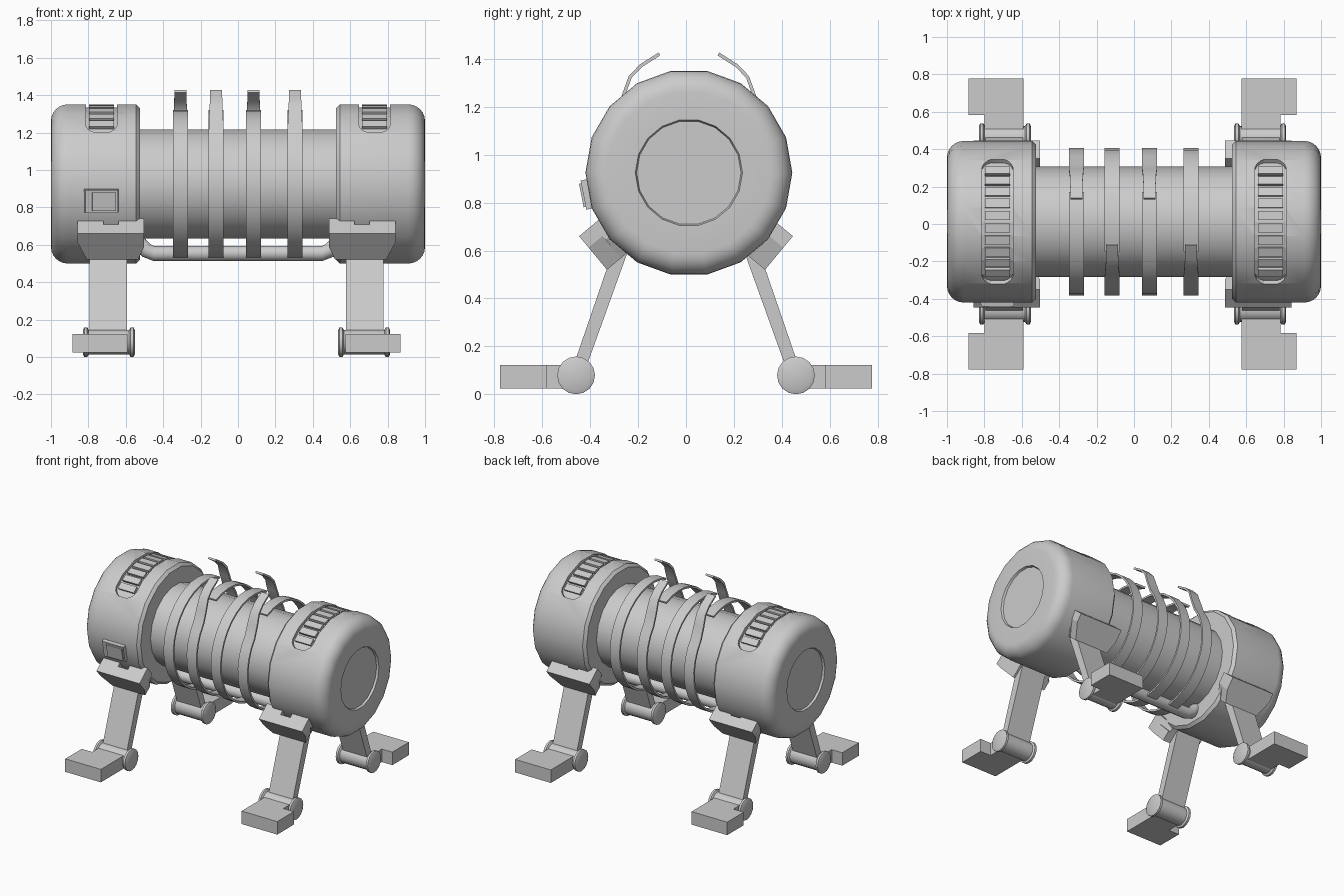
import bpy, bmesh
from math import sin, cos, radians, pi, sqrt

if "Cube" in bpy.data.objects:
    bpy.data.objects.remove(bpy.data.objects["Cube"])

CY, CZ = 0.012, 0.925      # body axis
MX = -0.008                # mirror plane of the legs


def loft(name, sections, closed=False, smooth=True):
    """Skin equal-length loops of points into a solid."""
    bm = bmesh.new()
    rows = [[bm.verts.new(p) for p in s] for s in sections]
    n = len(rows[0])
    for a, b in zip(rows, rows[1:] + (rows[:1] if closed else [])):
        for i in range(n):
            j = (i + 1) % n
            bm.faces.new((a[i], a[j], b[j], b[i]))
    if not closed:
        bm.faces.new(rows[0])
        bm.faces.new(rows[-1])
    bmesh.ops.recalc_face_normals(bm, faces=bm.faces)
    me = bpy.data.meshes.new(name)
    bm.to_mesh(me)
    bm.free()
    ob = bpy.data.objects.new(name, me)
    bpy.context.collection.objects.link(ob)
    if smooth:
        shade(ob)
    return ob


def activate(ob):
    bpy.ops.object.select_all(action='DESELECT')
    ob.select_set(True)
    bpy.context.view_layer.objects.active = ob


def shade(ob):
    activate(ob)
    bpy.ops.object.shade_smooth_by_angle(angle=radians(32))


def lathe(name, profile, cy=CY, cz=CZ, n=18):
    """Revolve (x, radius) points about an axis parallel to x."""
    return loft(name, [[(x, cy + r * cos(2 * pi * i / n), cz + r * sin(2 * pi * i / n))
                        for i in range(n)] for x, r in profile])


def patch(name, xc, sections, r0, r1):
    """Curved slab on the body; sections are (degrees from top, half width)."""
    out = []
    for deg, w in sections:
        s, c = sin(radians(deg)), cos(radians(deg))
        out.append([(xc + dx, CY + r * s, CZ + r * c)
                    for dx, r in ((-w, r0), (w, r0), (w, r1), (-w, r1))])
    return loft(name, out, smooth=False)


# Barrel
lathe("barrel", [(-0.6, 0.295), (0.6, 0.295)])

# End drums with recessed caps and vents
for s, side in ((-1, "left"), (1, "right")):
    prof = [(0.985, 0.218), (1.0, 0.224)]
    for k in range(7):
        a = pi / 2 * k / 6
        prof.append((0.91 + 0.09 * cos(a), 0.342 + 0.09 * sin(a)))
    prof += [(0.545, 0.432), (0.525, 0.412)]
    drum = lathe(side + "_drum", [(s * x, r) for x, r in prof])
    xc = s * 0.73
    shape = [(-50.5, 0.035), (-49, 0.055), (-46.5, 0.073), (-43, 0.083)]
    shape += [(d, 0.083) for d in (-30, -20, -10, 0, 10, 20, 30)]
    shape += [(43, 0.083), (46.5, 0.073), (49, 0.055), (50.5, 0.035)]
    cut = patch("vent_cutter", xc, shape, 0.408, 0.47)
    mod = drum.modifiers.new("vent", 'BOOLEAN')
    mod.operation, mod.solver, mod.object = 'DIFFERENCE', 'EXACT', cut
    activate(drum)
    bpy.ops.object.modifier_apply(modifier="vent")
    bpy.data.objects.remove(cut)
    shade(drum)
    for k in range(10):
        d = -40.5 + 9 * k
        patch(f"{side}_vent_slat_{k + 1}", xc, [(d - 3.3, 0.066), (d + 3.3, 0.066)], 0.40, 0.426)

# Straps: open rings with a flared tip, alternating sides
for k, xc in enumerate((-0.308, -0.117, 0.083, 0.305)):
    m = 1 if k % 2 == 0 else -1
    path = [(0.388 * cos(radians(a)), 0.388 * sin(radians(a)), 0.04)
            for a in [66 + 332 * i / 30 for i in range(31)]]
    path += [(0.274, 0.32, 0.039), (0.245, 0.4, 0.035), (0.2, 0.447, 0.033), (0.123, 0.496, 0.032)]
    secs = []
    for i, (y, z, w) in enumerate(path):
        y0, z0, _ = path[max(i - 1, 0)]
        y1, z1, _ = path[min(i + 1, len(path) - 1)]
        L = sqrt((y1 - y0) ** 2 + (z1 - z0) ** 2)
        ny, nz = (z1 - z0) / L * 0.007, -(y1 - y0) / L * 0.007
        secs.append([(xc + dx, CY + m * (y + e * ny), CZ + z + e * nz)
                     for dx, e in ((-w, -1), (w, -1), (w, 1), (-w, 1))])
    loft(f"strap_{k + 1}", secs)

# Belly pipe, bent up into the drums
pipe = [(-0.56, 0.63), (-0.52, 0.60), (-0.49, 0.57), (-0.45, 0.553),
        (0.45, 0.553), (0.49, 0.57), (0.52, 0.60), (0.56, 0.63)]
secs = []
for i, (x, z) in enumerate(pipe):
    x0, z0 = pipe[max(i - 1, 0)]
    x1, z1 = pipe[min(i + 1, len(pipe) - 1)]
    L = sqrt((x1 - x0) ** 2 + (z1 - z0) ** 2)
    nx, nz = -(z1 - z0) / L, (x1 - x0) / L
    secs.append([(x + nx * 0.041 * sin(a), CY + 0.041 * cos(a), z + nz * 0.041 * sin(a))
                 for a in [2 * pi * j / 14 for j in range(14)]])
loft("belly_pipe", secs)

# Small latch on the front of the left drum
def latch(name, x0, x1, half, r0, r1, taper):
    a = radians(192)
    def ring(r, e):
        return [(x, CY - abs(r * cos(a)) + t * 0.2, CZ + r * sin(a) + t * 0.98)
                for x, t in ((x0 + e, -half), (x1 - e / 3, -half), (x1 - e / 3, half), (x0 + e, half))]
    # tilt follows the drum surface
    secs = [[(x, y - 0.4 * (z - CZ - r * sin(a)), z) for x, y, z in ring(r, e)]
            for r, e in ((r0, 0), (r1, taper))]
    loft(name, secs, smooth=False)

latch("latch_base", -0.828, -0.638, 0.062, 0.40, 0.450, 0.012)
latch("latch_button", -0.785, -0.65, 0.05, 0.42, 0.459, 0.006)

# Legs, mirrored to four corners
N, T, O = (-0.77, -0.64), (-0.64, 0.77), (-0.33, 0.52)
for s, sx in ((-1, "left"), (1, "right")):
    for q, sy in ((1, "front"), (-1, "back")):
        tag = f"{sy}_{sx}_"

        def P(u, y, z):
            return (MX + s * u, q * y, z)

        def B(u, t, r):
            return P(0.672 + u, O[0] + T[0] * t - N[0] * r, O[1] + T[1] * t - N[1] * r)

        # hip bracket with two arms reaching the drum
        block = [(-0.178, 0.182), (0.178, 0.182), (0.178, 0.12), (0.128, 0), (-0.145, 0), (-0.178, 0.09)]
        loft(tag + "bracket", [[B(u, t, r) for u, t in block] for r in (0, 0.075)], smooth=False)
        for g in (-1, 1):
            arm = [(g * 0.04, 0.182), (g * 0.178, 0.182), (g * 0.178, 0.1), (g * 0.13, 0.0), (g * 0.04, 0.0)]
            loft(tag + "bracket_arm", [[B(u, t, r) for u, t in arm] for r in (0.075, 0.125)], smooth=False)

        # shin
        side = [(-0.315, 0.57), (-0.245, 0.59), (-0.425, 0.09), (-0.48, 0.09)]
        loft(tag + "leg", [[P(u, y, z) for y, z in side] for u in (0.586, 0.786)], smooth=False)

        # ankle roller with flanged ends
        prof = [(-0.139, 0.064), (-0.132, 0.079), (-0.116, 0.079), (-0.108, 0.066),
                (0.108, 0.066), (0.116, 0.079), (0.132, 0.079), (0.139, 0.064)]
        lathe(tag + "ankle", [(MX + s * (0.682 + x), r) for x, r in prof],
              cy=-0.459 * q, cz=0.079, n=16)

        # L-shaped foot
        foot = [(0.582, -0.46), (0.582, -0.777), (0.877, -0.777), (0.877, -0.582), (0.79, -0.582), (0.79, -0.46)]
        loft(tag + "foot", [[P(u, y, z) for u, y in foot] for z in (0.025, 0.122)], smooth=False)
